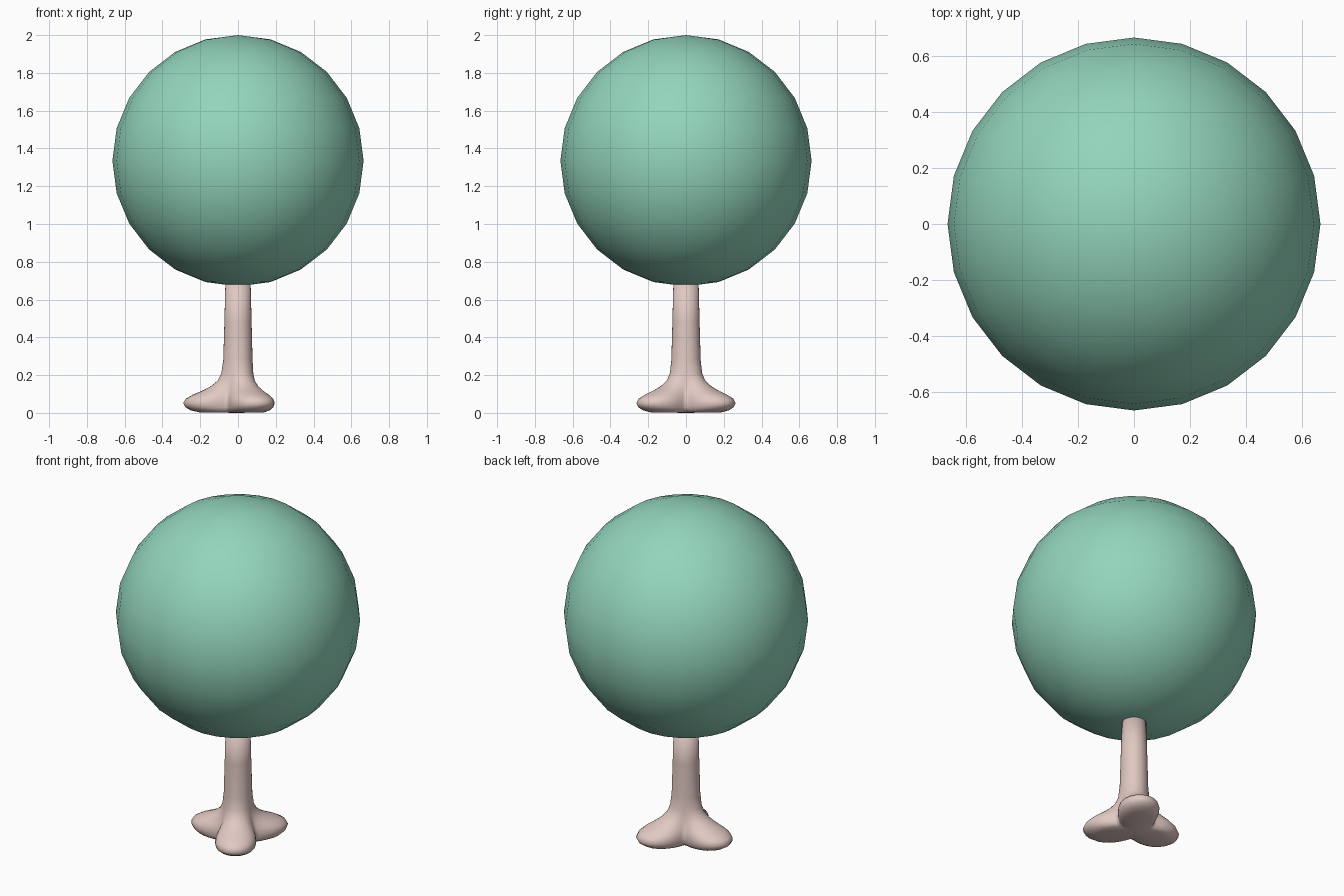
import bpy, bmesh
from math import sin, cos, pi

if "Cube" in bpy.data.objects:
    bpy.data.objects.remove(bpy.data.objects["Cube"])


def colour(obj, name, rgb):
    mat = bpy.data.materials.new(name)
    mat.diffuse_color = (*rgb, 1)
    mat.use_nodes = True
    mat.node_tree.nodes["Principled BSDF"].inputs["Base Color"].default_value = mat.diffuse_color
    obj.data.materials.append(mat)


# Round canopy
bpy.ops.mesh.primitive_uv_sphere_add(segments=24, ring_count=12, radius=0.665,
                                     location=(0, 0, 1.335))
canopy = bpy.context.object
canopy.name = "canopy"
bpy.ops.object.shade_smooth()
colour(canopy, "leaf_green", (0.29, 0.66, 0.50))

# Trunk with three root lobes: (height, radius between roots, radius at root tips)
LEVELS = [
    (0.003, 0.085, 0.205),
    (0.014, 0.105, 0.252),
    (0.030, 0.112, 0.278),
    (0.052, 0.115, 0.290),
    (0.075, 0.113, 0.276),
    (0.095, 0.108, 0.242),
    (0.115, 0.102, 0.195),
    (0.140, 0.095, 0.146),
    (0.170, 0.088, 0.108),
    (0.210, 0.081, 0.088),
    (0.280, 0.077, 0.078),
    (0.480, 0.072, 0.072),
    (0.720, 0.066, 0.066),
]
SIDES = 48
bm = bmesh.new()
rings = []
for z, valley, tip in LEVELS:
    ring = []
    for i in range(SIDES):
        a = 2 * pi * i / SIDES
        lobe = max(0, (1 - cos(3 * a)) / 2) ** 0.8   # peaks at 60, 180 and 300 degrees
        r = valley + (tip - valley) * lobe
        ring.append(bm.verts.new((r * cos(a), r * sin(a), z)))
    rings.append(ring)
for lo, hi in zip(rings, rings[1:]):
    for i in range(SIDES):
        j = (i + 1) % SIDES
        bm.faces.new((lo[i], lo[j], hi[j], hi[i]))

# Underside and top caps as fans
for ring, z, flip in ((rings[0], 0.0, True), (rings[-1], 0.72, False)):
    centre = bm.verts.new((0, 0, z))
    for i in range(SIDES):
        a, b = ring[i], ring[(i + 1) % SIDES]
        bm.faces.new((b, a, centre) if flip else (a, b, centre))

mesh = bpy.data.meshes.new("trunk")
bm.to_mesh(mesh)
bm.free()
trunk = bpy.data.objects.new("trunk_with_roots", mesh)
bpy.context.collection.objects.link(trunk)
for p in mesh.polygons:
    p.use_smooth = True
colour(trunk, "pale_bark", (0.75, 0.58, 0.54))
